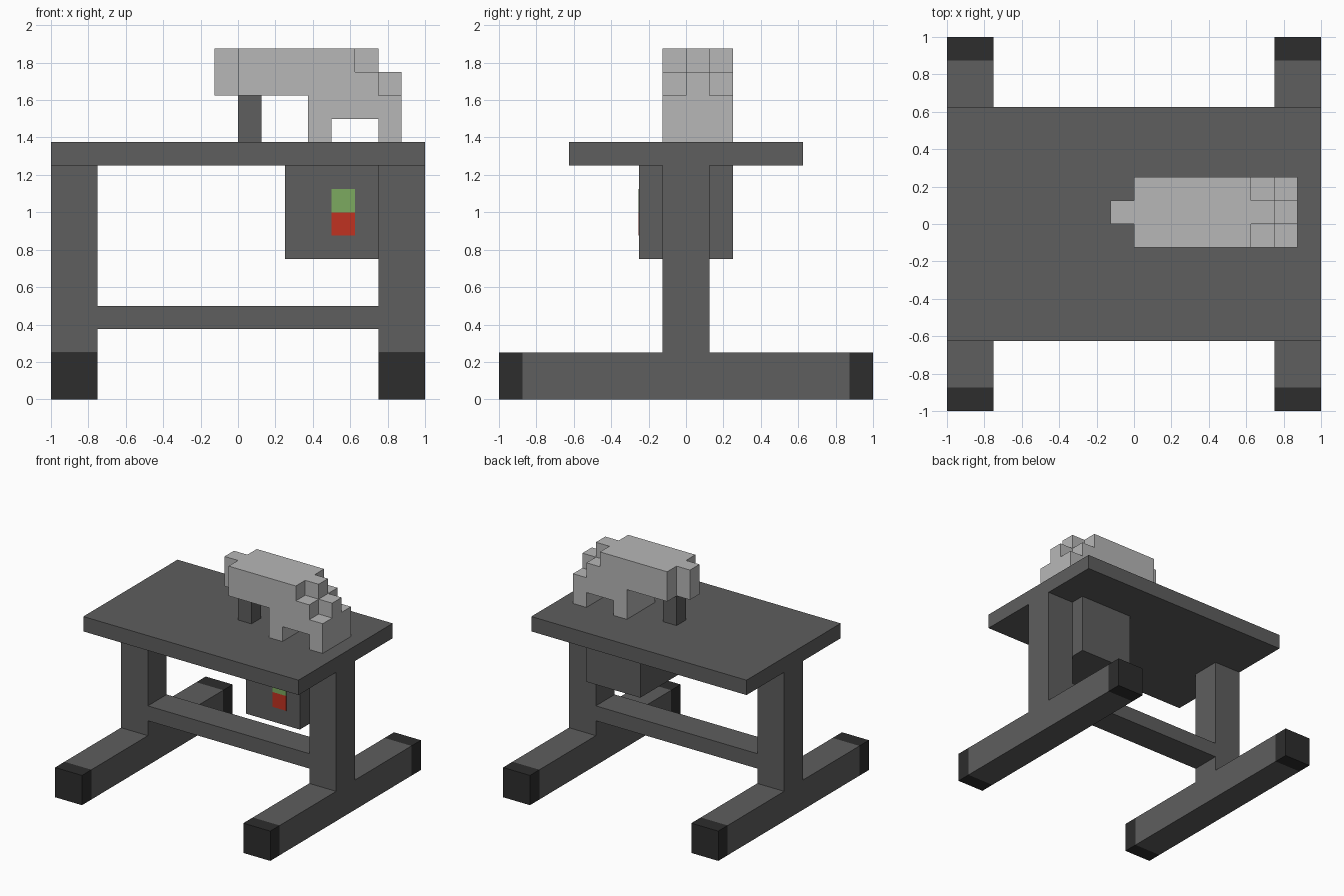
import bpy
import bmesh
from mathutils import Vector

if "Cube" in bpy.data.objects:
    bpy.data.objects.remove(bpy.data.objects["Cube"], do_unlink=True)

U = 0.125  # all parts sit on this grid step


def material(name, rgb):
    mat = bpy.data.materials.new(name)
    mat.use_nodes = True
    mat.diffuse_color = (*rgb, 1)
    mat.node_tree.nodes["Principled BSDF"].inputs["Base Color"].default_value = (*rgb, 1)
    return mat


GREY = material("mid grey", (0.112, 0.112, 0.112))
DARK = material("dark grey", (0.026, 0.026, 0.026))
LIGHT = material("light grey", (0.474, 0.474, 0.474))
GREEN = material("green", (0.202, 0.402, 0.117))
RED = material("red", (0.527, 0.032, 0.015))


def finish(name, bm, mat):
    bmesh.ops.recalc_face_normals(bm, faces=bm.faces)
    mesh = bpy.data.meshes.new(name)
    bm.to_mesh(mesh)
    bm.free()
    mesh.materials.append(mat)
    obj = bpy.data.objects.new(name, mesh)
    bpy.context.collection.objects.link(obj)
    return obj


def box(name, x, y, z, mat):
    """Box from (min, max) ranges given in grid steps."""
    bm = bmesh.new()
    bmesh.ops.create_cube(bm, size=1)
    for v in bm.verts:
        v.co = Vector([(r[0] if c < 0 else r[1]) * U for c, r in zip(v.co, (x, y, z))])
    return finish(name, bm, mat)


def prism(name, points, extrude, mat):
    """Outline in grid steps, extruded along a vector in grid steps."""
    bm = bmesh.new()
    face = bm.faces.new([bm.verts.new(Vector(p) * U) for p in points])
    result = bmesh.ops.extrude_face_region(bm, geom=[face], use_keep_orig=True)
    verts = [g for g in result["geom"] if isinstance(g, bmesh.types.BMVert)]
    bmesh.ops.translate(bm, verts=verts, vec=Vector(extrude) * U)
    return finish(name, bm, mat)


# Table top, cross bar and hanging motor box
box("table_top", (-8, 8), (-5, 5), (10, 11), GREY)
box("cross_bar", (-6, 6), (-1, 1), (3, 4), GREY)
box("motor_box", (2, 6), (-2, 2), (6, 10), GREY)

# Thin switch plates on the front of the motor box
box("switch_on", (4, 5), (-2.03, -2), (8, 9), GREEN)
box("switch_off", (4, 5), (-2.03, -2), (7, 8), RED)

# Inverted T supports with dark foot caps
t_outline = [(-7, 0), (7, 0), (7, 2), (1, 2), (1, 10), (-1, 10), (-1, 2), (-7, 2)]
for side, x in (("right", -8), ("left", 6)):
    prism(side + "_support", [(x, y, z) for y, z in t_outline], (2, 0, 0), GREY)
    box(side + "_front_foot_cap", (x, x + 2), (-8, -7), (0, 2), DARK)
    box(side + "_back_foot_cap", (x, x + 2), (7, 8), (0, 2), DARK)

# Sewing machine body: arm, stepped shoulder and two legs
body_outline = [(0, 13), (3, 13), (3, 11), (4, 11), (4, 12), (6, 12), (6, 11),
                (7, 11), (7, 13), (6, 13), (6, 14), (5, 14), (5, 15), (0, 15)]
prism("machine_body", [(x, -1, z) for x, z in body_outline], (0, 3, 0), LIGHT)

# Raised centre ridge on the shoulder, nose and needle post
box("shoulder_ridge_upper", (5, 6), (0, 1), (14, 15), LIGHT)
box("shoulder_ridge_lower", (6, 7), (0, 1), (13, 14), LIGHT)
box("machine_nose", (-1, 0), (0, 1), (13, 15), LIGHT)
box("needle_post", (0, 1), (0, 1), (11, 13), GREY)
